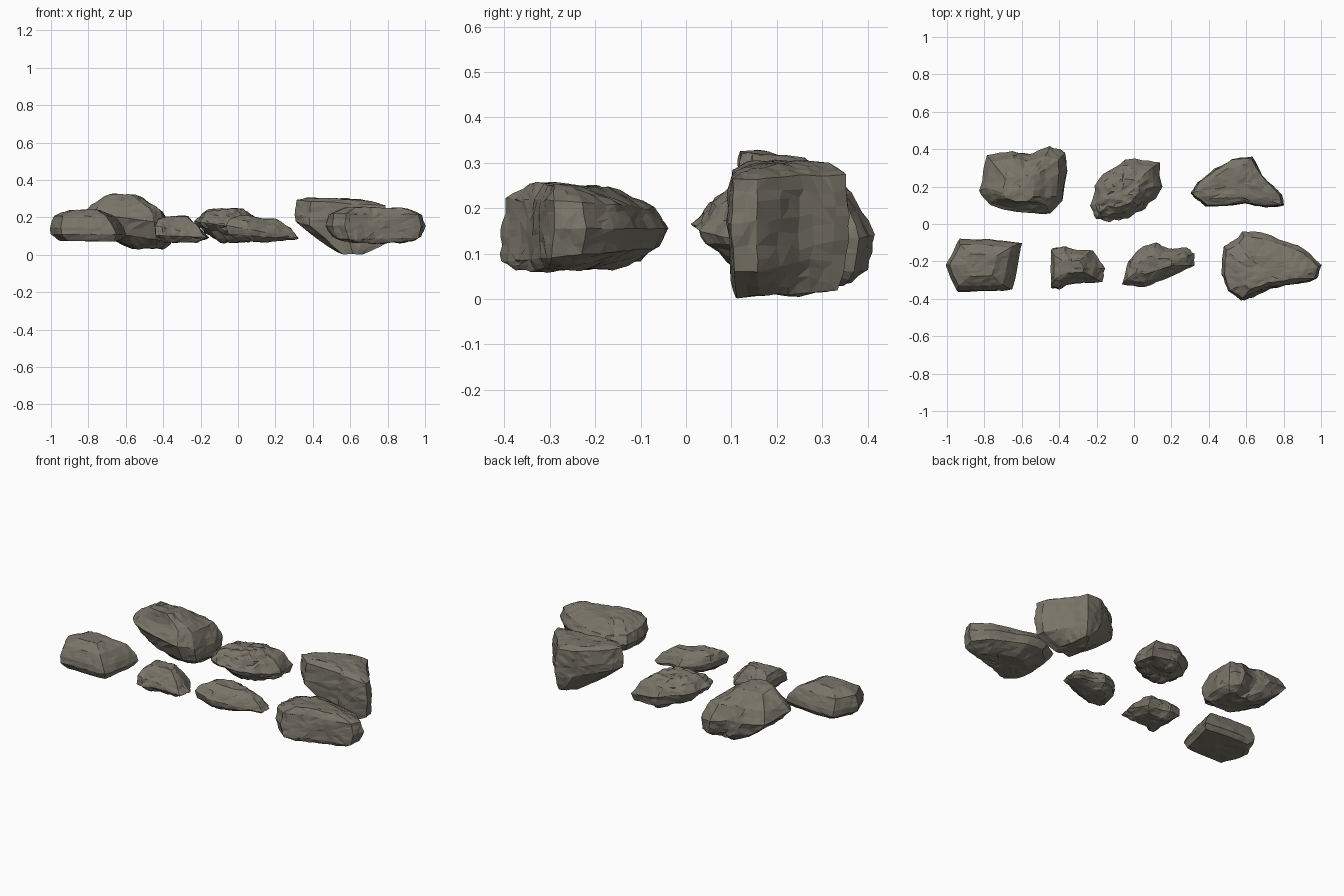
import bpy, bmesh
from mathutils import Vector, noise

cube = bpy.data.objects.get("Cube")
if cube:
    bpy.data.objects.remove(cube)

stone = bpy.data.materials.new("grey brown stone")
stone.use_nodes = True
stone.diffuse_color = (0.19, 0.175, 0.138, 1)
bsdf = next(n for n in stone.node_tree.nodes if n.type == 'BSDF_PRINCIPLED')
bsdf.inputs["Base Color"].default_value = stone.diffuse_color
bsdf.inputs["Roughness"].default_value = 0.9


def ring(z, sx, sy, dx=0, dy=0, tx=0, ty=0):
    """One level of a rock: height, outline scale, shift and tilt."""
    return z, sx, sy, dx, dy, tx, ty


def rock(name, centre, outline, rings, rough=0.012, keep=0.5):
    """Loft the scaled outline through the rings, then chip the surface."""
    cx, cy = centre
    bm = bmesh.new()
    loops = []
    for z, sx, sy, dx, dy, tx, ty in rings:
        loop = []
        for x, y in outline:
            px, py = (x - cx) * sx + dx, (y - cy) * sy + dy
            loop.append(bm.verts.new((cx + px, cy + py, z + tx * px + ty * py)))
        loops.append(loop)
    n = len(outline)
    for low, high in zip(loops, loops[1:]):
        for i in range(n):
            j = (i + 1) % n
            bm.faces.new((low[i], low[j], high[j], high[i]))
    # Close both ends with a fan
    for loop in (loops[0], loops[-1]):
        hub = bm.verts.new(sum((v.co for v in loop), Vector()) / n)
        for i in range(n):
            bm.faces.new((loop[i], loop[(i + 1) % n], hub))
    bmesh.ops.recalc_face_normals(bm, faces=bm.faces)
    bmesh.ops.subdivide_edges(bm, edges=bm.edges, cuts=3, use_grid_fill=True)
    bmesh.ops.triangulate(bm, faces=bm.faces)
    bm.normal_update()
    # Broad lumps plus sharp cracks
    moves = []
    for v in bm.verts:
        lump = noise.noise(v.co * 9)
        dist = noise.voronoi(v.co * 16)[0]
        crack = min(dist[1] - dist[0], 0.4) - 0.15
        moves.append(v.normal * rough * (0.7 * lump + crack))
    for v, move in zip(bm.verts, moves):
        v.co += move
    mesh = bpy.data.meshes.new(name)
    bm.to_mesh(mesh)
    bm.free()
    mesh.materials.append(stone)
    obj = bpy.data.objects.new(name, mesh)
    bpy.context.collection.objects.link(obj)
    # Merge small triangles into flat chipped facets
    mod = obj.modifiers.new("facets", 'DECIMATE')
    mod.ratio = keep


# Back row
rock("back_right_rock", (-0.6, 0.23),
     [(-.82, .18), (-.79, .37), (-.65, .39), (-.57, .37), (-.45, .41), (-.37, .38),
      (-.36, .28), (-.38, .12), (-.45, .06), (-.62, .06), (-.77, .1)],
     [ring(.035, .38, .55, .11, .03), ring(.1, .8, .87, .045, .01, -.15, -.05),
      ring(.18, 1, 1, 0, 0, -.14, -.1), ring(.25, .84, .74, 0, 0, -.08, -.05),
      ring(.31, .36, .4, -.02, -.04, 0, -.1)], .016)

rock("back_middle_rock", (-0.03, 0.19),
     [(-.22, .1), (-.2, .2), (-.14, .28), (-.05, .35), (.02, .35), (.14, .33),
      (.15, .2), (.06, .08), (-.03, .03), (-.13, .01), (-.2, .03)],
     [ring(.075, .5, .55, .03, .02), ring(.11, .87, .87, .01, 0, -.1, -.1),
      ring(.15, 1, 1, 0, 0, -.15), ring(.205, .8, .78, -.01, 0, -.1),
      ring(.24, .48, .45, -.03, -.02)], .022, .5)

rock("back_left_rock", (0.56, 0.21),
     [(.3, .165), (.34, .22), (.43, .29), (.52, .345), (.63, .355), (.69, .25),
      (.79, .155), (.8, .1), (.67, .095), (.59, .11), (.38, .095)],
     [ring(.008, .26, .88, .045, 0, 0, .06), ring(.115, .97, .97, 0, 0, -.25),
      ring(.19, 1, 1, 0, 0, -.1), ring(.277, .95, .97, 0, 0, -.06),
      ring(.298, .65, .65, -.03, 0, -.05)], .014)

# Front row
rock("front_right_rock", (-0.8, -0.22),
     [(-1, -.22), (-.96, -.14), (-.93, -.08), (-.78, -.08), (-.595, -.1),
      (-.61, -.17), (-.65, -.35), (-.75, -.36), (-.94, -.36)],
     [ring(.078, .85, .85, .01, 0, 0, .04), ring(.11, 1, 1), ring(.145, .97, .97, -.01),
      ring(.205, .8, .78, -.025), ring(.24, .42, .42, -.02)], .009, .45)

rock("front_small_rock", (-0.31, -0.23),
     [(-.44, -.13), (-.36, -.12), (-.32, -.14), (-.22, -.14), (-.19, -.19),
      (-.16, -.24), (-.17, -.31), (-.27, -.315), (-.35, -.32), (-.4, -.345), (-.44, -.34)],
     [ring(.07, .65, .65), ring(.1, 1, 1, 0, 0, -.05), ring(.13, .97, .95, -.01, 0, -.2),
      ring(.175, .77, .65, -.02, 0, -.15), ring(.205, .42, .35, -.02)], .014, .5)

rock("front_middle_rock", (0.12, -0.22),
     [(-.06, -.32), (-.03, -.2), (.05, -.12), (.12, -.1), (.18, -.13), (.28, -.13),
      (.32, -.16), (.32, -.22), (.23, -.27), (.12, -.31), (.05, -.335)],
     [ring(.073, .6, .6), ring(.1, .95, .95, 0, 0, -.08), ring(.125, 1, 1, 0, 0, -.17),
      ring(.165, .84, .77, -.01, 0, -.17), ring(.198, .5, .4, -.02, 0, -.1)], .013)

rock("front_left_rock", (0.71, -0.21),
     [(.47, -.2), (.48, -.12), (.55, -.08), (.58, -.04), (.7, -.05), (.85, -.11),
      (.92, -.14), (1, -.22), (.98, -.29), (.85, -.325), (.72, -.34), (.62, -.39),
      (.57, -.41), (.5, -.36), (.47, -.27)],
     [ring(.065, .55, .58, .02, -.045), ring(.1, .9, .93, .01, -.01, 0, .09),
      ring(.155, 1, 1), ring(.21, .94, .88, 0, -.01, 0, -.07),
      ring(.246, .6, .48, 0, -.04, 0, -.06)], .013)
